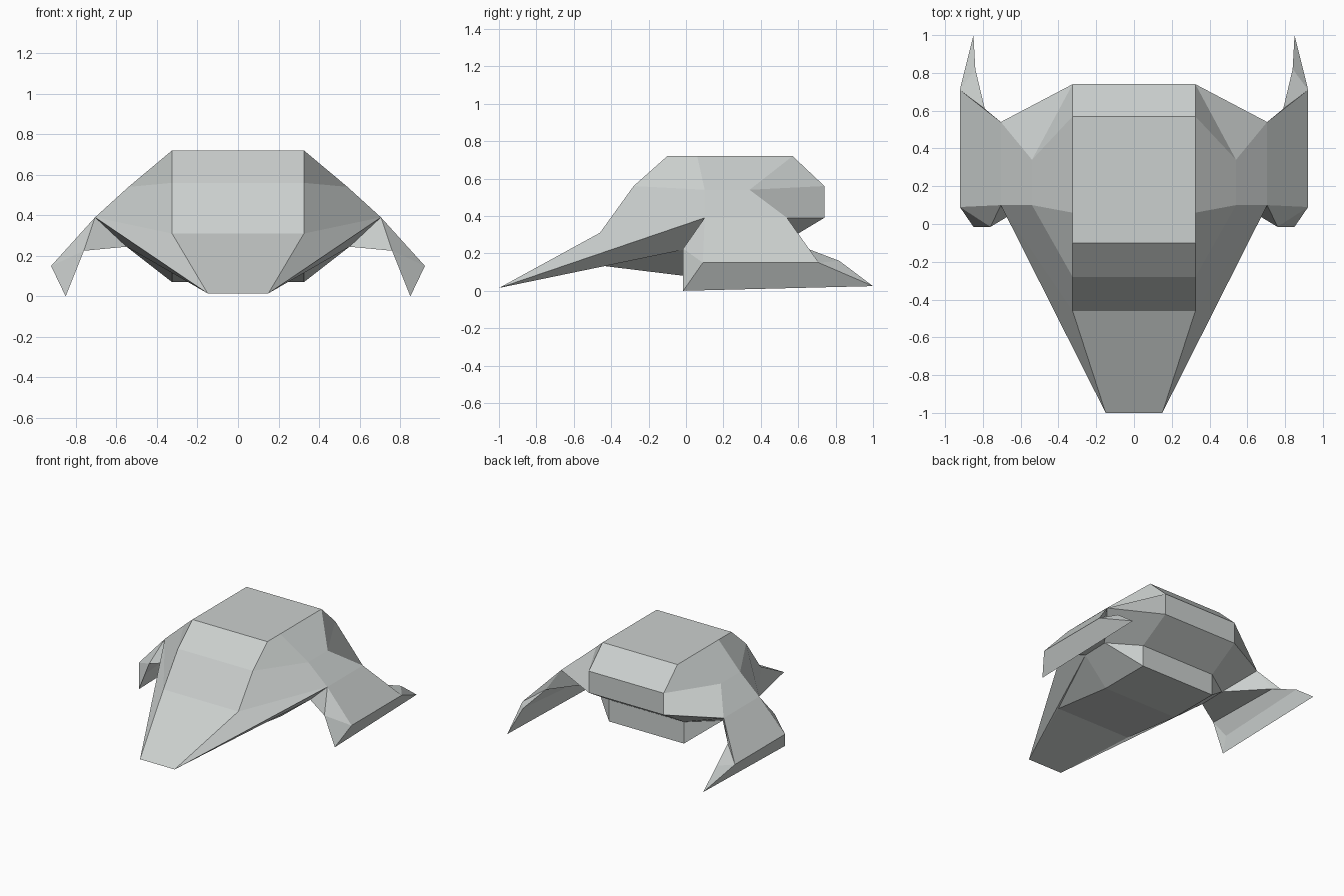
import bpy
import bmesh

default_cube = bpy.data.objects.get("Cube")
if default_cube:
    bpy.data.objects.remove(default_cube, do_unlink=True)

# Single pale grey paint
paint = bpy.data.materials.new("pale_grey_paint")
paint.use_nodes = True
grey = (0.60, 0.63, 0.62, 1)
paint.diffuse_color = grey
paint.node_tree.nodes["Principled BSDF"].inputs["Base Color"].default_value = grey

# Half width of the central hull, then named corner points on the +x side
W = 0.325
points = dict(
    # hull outline, front over the roof to the rear and back underneath
    nose=(0.15, -1, 0.015),
    brow=(W, -0.46, 0.31),
    visor=(W, -0.28, 0.56),
    roof_front=(W, -0.1, 0.72),
    roof_rear=(W, 0.57, 0.72),
    tail_top=(W, 0.74, 0.56),
    tail_low=(W, 0.74, 0.39),
    block_top=(W, 0.49, 0.24),
    block_low=(W, 0.49, 0.07),
    keel=(W, 0.07, 0.07),
    chin=(W, -0.46, 0.135),
    # shoulder and wing root
    rib_front=(W, 0.06, 0.72),
    rib_rear=(W, 0.39, 0.72),
    shoulder_front=(0.54, 0.1, 0.54),
    shoulder_rear=(0.54, 0.34, 0.54),
    root_front=(0.705, 0.1, 0.39),
    root_rear=(0.705, 0.54, 0.39),
    armpit_front=(0.55, 0.11, 0.245),
    armpit_rear=(0.55, 0.33, 0.25),
    # drooping wing and rear spike
    edge_front=(0.922, 0.09, 0.15),
    edge_rear=(0.922, 0.71, 0.15),
    inner_front=(0.76, -0.015, 0.225),
    inner_rear=(0.79, 0.61, 0.24),
    inner_mid=(0.825, 0.05, 0.11),
    foot=(0.85, -0.015, 0),
    spike_mid=(0.84, 0.82, 0.16),
    spike_tip=(0.85, 1, 0.025),
)


def build(name, side_faces, sides, strip=""):
    """Make faces from named corners on each side, plus a strip across the middle."""
    bm = bmesh.new()
    cache = {}

    def corner(key, side):
        if (key, side) not in cache:
            x, y, z = points[key]
            cache[key, side] = bm.verts.new((x * side, y, z))
        return cache[key, side]

    for side in sides:
        for face in side_faces:
            bm.faces.new([corner(key, side) for key in face.split()])
    ring = strip.split()
    for a, b in zip(ring, ring[1:] + ring[:1]):
        if a == "roof_front":
            keys = ["roof_front", "rib_front", "rib_rear", "roof_rear"]
        else:
            keys = [a, b]
        bm.faces.new([corner(k, 1) for k in keys] + [corner(k, -1) for k in reversed(keys)])
    bmesh.ops.recalc_face_normals(bm, faces=bm.faces)
    mesh = bpy.data.meshes.new(name)
    bm.to_mesh(mesh)
    bm.free()
    mesh.materials.append(paint)
    obj = bpy.data.objects.new(name, mesh)
    bpy.context.collection.objects.link(obj)
    return obj


# Central hull with its faceted shoulders
hull_sides = [
    "roof_front rib_front shoulder_front visor",
    "rib_front rib_rear shoulder_rear shoulder_front",
    "rib_rear roof_rear shoulder_rear",
    "roof_rear tail_top shoulder_rear",
    "tail_top tail_low root_rear shoulder_rear",
    "shoulder_front shoulder_rear root_rear root_front",
    "visor shoulder_front root_front brow",
    "brow root_front nose",
    "nose root_front armpit_front",
    "nose armpit_front chin",
    "chin armpit_front keel",
    "keel armpit_front armpit_rear block_low",
    "block_low armpit_rear block_top",
    "block_top armpit_rear root_rear tail_low",
    "root_front root_rear armpit_rear armpit_front",
]
outline = ("nose brow visor roof_front roof_rear tail_top tail_low "
           "block_top block_low keel chin")
build("hull", hull_sides, (1, -1), outline)

# Drooping wings with a spike pointing backwards
wing_faces = [
    "root_front root_rear edge_rear edge_front",
    "root_front edge_front inner_front",
    "edge_front foot inner_front",
    "armpit_front root_front inner_front",
    "armpit_front inner_front inner_rear armpit_rear",
    "root_rear armpit_rear inner_rear",
    "root_rear inner_rear edge_rear",
    "edge_rear inner_rear spike_mid",
    "edge_rear spike_mid spike_tip",
    "edge_front edge_rear spike_tip foot",
    "inner_front inner_mid spike_mid inner_rear",
    "inner_mid foot spike_tip spike_mid",
    "inner_front foot inner_mid",
    "root_front root_rear armpit_rear armpit_front",
]
for name, side in (("left_wing", 1), ("right_wing", -1)):
    build(name, wing_faces, (side,))
